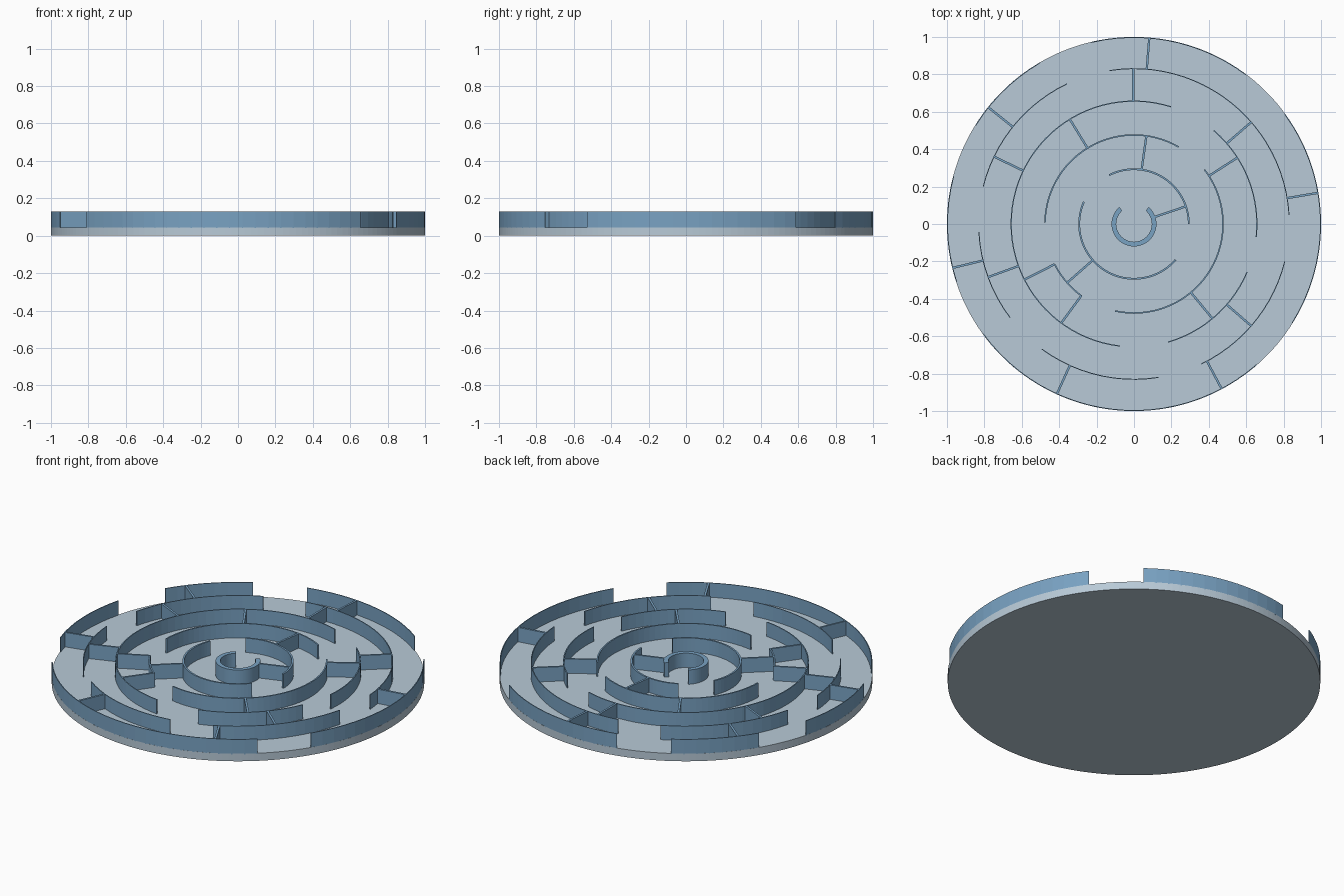
import bpy, bmesh, math
from math import cos, sin, radians

FLOOR, TOP, SINK = 0.045, 0.13, 0.004

cube = bpy.data.objects.get("Cube")
if cube:
    bpy.data.objects.remove(cube)


def make_material(name, rgb):
    mat = bpy.data.materials.new(name)
    mat.use_nodes = True
    mat.diffuse_color = (*rgb, 1)
    mat.node_tree.nodes["Principled BSDF"].inputs["Base Color"].default_value = (*rgb, 1)
    return mat


pale = make_material("pale_grey_blue", (0.48, 0.59, 0.68))
blue = make_material("steel_blue", (0.19, 0.36, 0.54))


def finish(bm, name, mat):
    bmesh.ops.recalc_face_normals(bm, faces=bm.faces)
    mesh = bpy.data.meshes.new(name)
    bm.to_mesh(mesh)
    bm.free()
    mesh.materials.append(mat)
    obj = bpy.data.objects.new(name, mesh)
    bpy.context.collection.objects.link(obj)
    return obj


def add_arc(bm, outer, thick, start, end):
    """Curved wall swept anticlockwise between two angles in degrees."""
    steps = max(2, round((end - start) / 4))
    loops = []
    for i in range(steps + 1):
        a = radians(start + (end - start) * i / steps)
        section = [(outer - thick, FLOOR - SINK), (outer, FLOOR - SINK),
                   (outer, TOP), (outer - thick, TOP)]
        loops.append([bm.verts.new((r * cos(a), r * sin(a), z)) for r, z in section])
    for p, q in zip(loops, loops[1:]):
        for k in range(4):
            n = (k + 1) % 4
            bm.faces.new((p[k], p[n], q[n], q[k]))
    bm.faces.new(loops[0])
    bm.faces.new(loops[-1])


def add_spoke(bm, inner, outer, angle, thick=0.012):
    """Straight radial wall from one ring to the next."""
    a = radians(angle)
    rows = []
    for z in (FLOOR - SINK, TOP):
        rows.append([bm.verts.new((r * cos(a) - t * sin(a), r * sin(a) + t * cos(a), z))
                     for r, t in ((inner, -thick / 2), (outer, -thick / 2),
                                  (outer, thick / 2), (inner, thick / 2))])
    low, high = rows
    bm.faces.new(low)
    bm.faces.new(high)
    for k in range(4):
        n = (k + 1) % 4
        bm.faces.new((low[k], low[n], high[n], high[k]))


# Round base plate
bm = bmesh.new()
bmesh.ops.create_cone(bm, cap_ends=True, segments=180, radius1=1, radius2=1, depth=FLOOR)
bmesh.ops.translate(bm, verts=bm.verts, vec=(0, 0, FLOOR / 2))
finish(bm, "base_plate", pale)

# Rings: name, outer radius, thickness, curved wall spans, spokes going outward
rings = [
    ("centre_ring", 0.12, 0.025, [(131, 409)], [18.8]),
    ("second_ring", 0.298, 0.010, [(0, 117), (156, 319.4)], [82, 221.3]),
    ("third_ring", 0.48, 0.008, [(60, 179), (207, 234), (257.7, 397.7)],
     [32.7, 121.5, 206.9, 233.7, 309.7]),
    ("fourth_ring", 0.66, 0.006, [(72.5, 263.5), (286, 337), (354, 409.6)],
     [41, 90.3, 154.3, 200, 319]),
    ("fifth_ring", 0.833, 0.005,
     [(3.4, 99), (115.6, 166), (183, 217), (233.6, 279), (295.7, 346)],
     [9.6, 85.3, 141.3, 193.6, 245.6, 298]),
    ("rim", 1.0, 0.005,
     [(53, 103.2), (120.4, 148), (165.2, 198), (216, 311), (328, 396)], []),
]

for i, (name, radius, thick, spans, spokes) in enumerate(rings):
    bm = bmesh.new()
    for start, end in spans:
        add_arc(bm, radius, thick, start, end)
    finish(bm, name + "_walls", blue)
    if spokes:
        bm = bmesh.new()
        reach = rings[i + 1][1] - rings[i + 1][2] / 2
        for angle in spokes:
            add_spoke(bm, radius - thick / 2, reach, angle)
        finish(bm, name + "_spokes", blue)
